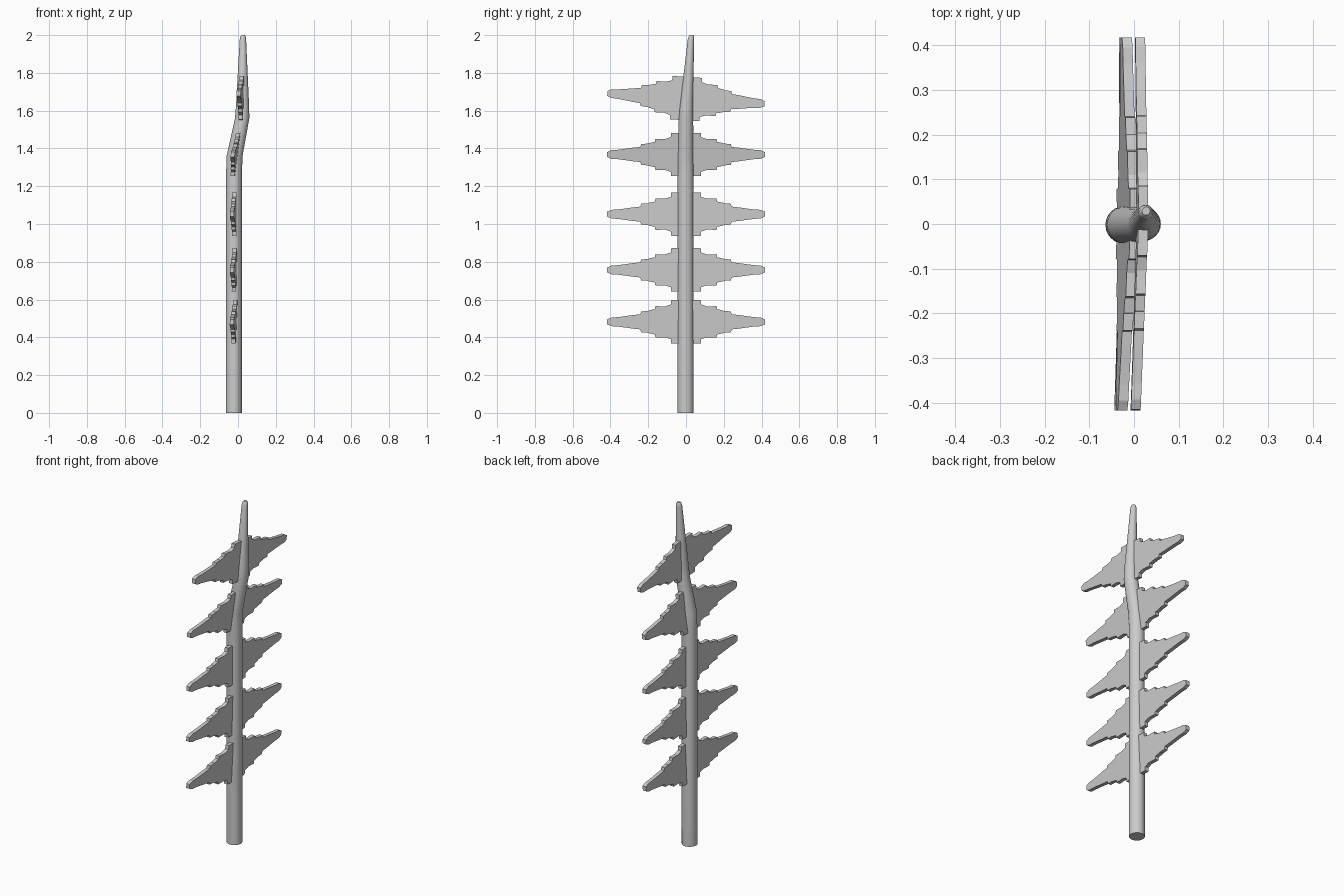
import bpy, bmesh, math
from mathutils import Matrix, Vector

if "Cube" in bpy.data.objects:
    bpy.data.objects.remove(bpy.data.objects["Cube"])


def make_object(name, bm):
    bmesh.ops.recalc_face_normals(bm, faces=bm.faces)
    mesh = bpy.data.meshes.new(name)
    bm.to_mesh(mesh)
    bm.free()
    obj = bpy.data.objects.new(name, mesh)
    bpy.context.collection.objects.link(obj)
    return obj


# Stem: loft of circular rings (x, y, z, radius) with a kink and tapered tip
STEM = [(-0.022, -0.002, 0.0, 0.042), (-0.021, -0.002, 1.27, 0.042),
        (-0.018, -0.002, 1.36, 0.042), (0.022, 0.0, 1.56, 0.038),
        (0.024, 0.002, 1.62, 0.035), (0.026, 0.026, 1.975, 0.017),
        (0.0265, 0.028, 1.993, 0.014), (0.027, 0.029, 2.0, 0.009)]
SIDES = 24
bm = bmesh.new()
rings = []
for x, y, z, r in STEM:
    rings.append([bm.verts.new((x + r * math.cos(a), y + r * math.sin(a), z))
                  for a in (math.tau * i / SIDES for i in range(SIDES))])
for lo, hi in zip(rings, rings[1:]):
    for i in range(SIDES):
        j = (i + 1) % SIDES
        bm.faces.new((lo[i], lo[j], hi[j], hi[i]))
bm.faces.new(rings[0])
bm.faces.new(rings[-1])
stem = make_object("stem", bm)
bpy.context.view_layer.objects.active = stem
stem.select_set(True)
bpy.ops.object.shade_smooth_by_angle(angle=math.radians(40))

# Stepped leaf edge: (distance from stem, half height)
EDGE = [(0.02, 0.115), (0.078, 0.115), (0.08, 0.092), (0.11, 0.082),
        (0.125, 0.082), (0.162, 0.083), (0.165, 0.067), (0.198, 0.060),
        (0.2, 0.058), (0.238, 0.055), (0.241, 0.040), (0.28, 0.036),
        (0.315, 0.031), (0.36, 0.025), (0.395, 0.023), (0.417, 0.013)]
OUTLINE = EDGE + [(d, -h) for d, h in reversed(EDGE)]
THICK = 0.022


def leaf(name, side, x, z, lean, roll):
    bm = bmesh.new()
    turn = Matrix.Rotation(roll, 4, 'X')
    faces = []
    for off in (-THICK / 2, THICK / 2):
        ring = []
        for d, h in OUTLINE:
            p = turn @ Vector((0, side * d, h))
            p.x = x + off + lean * h - 0.025 * d + 0.012 * side * d
            p.z += z
            ring.append(bm.verts.new(p))
        bm.faces.new(ring)
        faces.append(ring)
    n = len(OUTLINE)
    for i in range(n):
        j = (i + 1) % n
        bm.faces.new((faces[0][i], faces[0][j], faces[1][j], faces[1][i]))
    make_object(name, bm)


# Five leaf pairs: x, z, lean along the stem, roll
PAIRS = [(-0.017, 0.482, 0.04, 0), (-0.017, 0.757, 0.02, 0),
         (-0.017, 1.052, 0.0, 0), (-0.012, 1.368, 0.13, 0),
         (0.019, 1.664, 0.02, -0.066)]
for i, (x, z, lean, roll) in enumerate(PAIRS, 1):
    for side, label in ((-1, "front"), (1, "back")):
        leaf(f"leaf_{label}_{i}", side, x, z, lean, roll)
